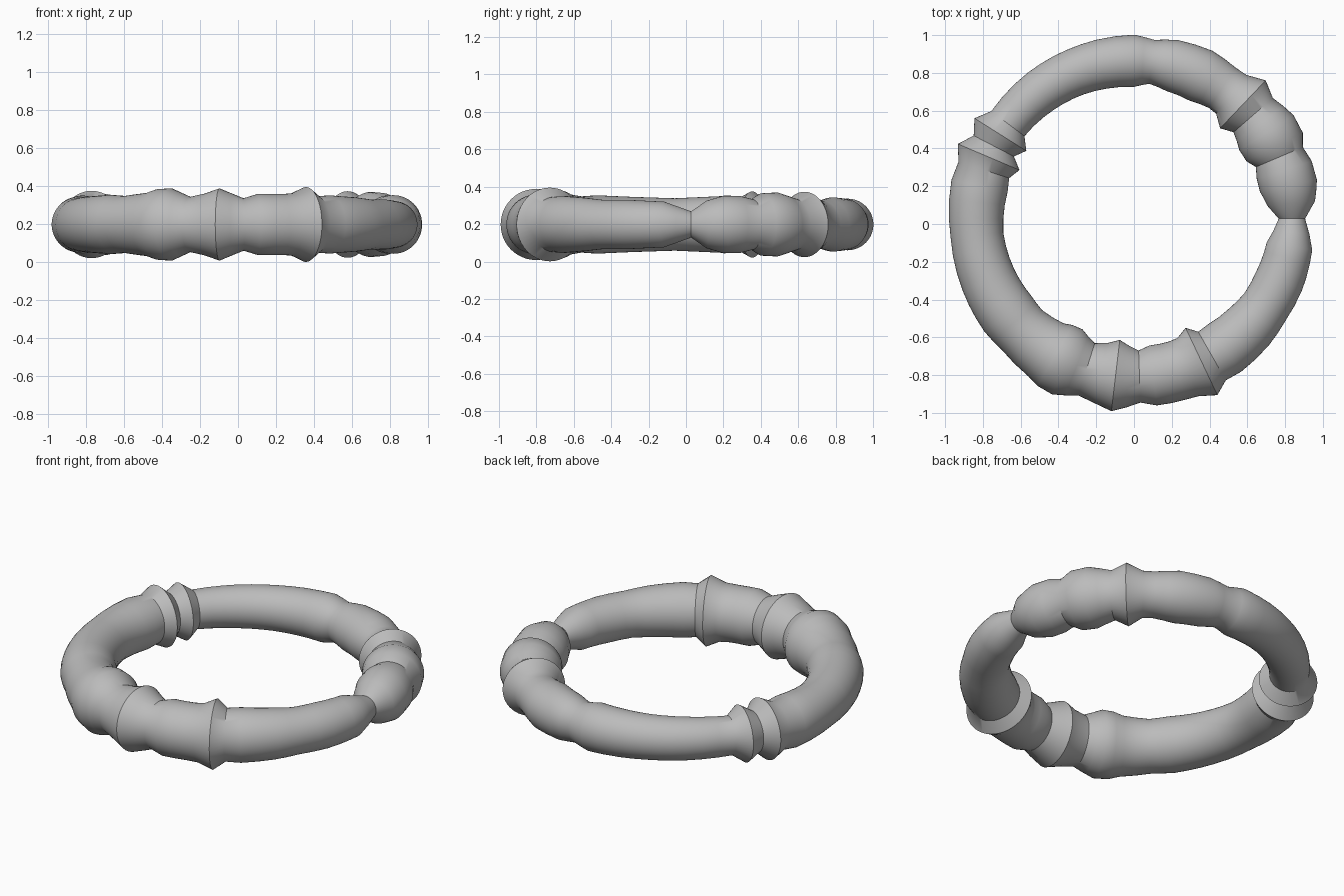
import bpy
import bmesh
from math import sin, cos, tau, radians, ceil

default_cube = bpy.data.objects.get("Cube")
if default_cube:
    bpy.data.objects.remove(default_cube, do_unlink=True)

RING_RADIUS = 0.836
CENTRE_Y = 0.028
CENTRE_Z = 0.198
SIDES = 48
MAX_STEP = 6

# Turned profile of the tube: (degrees around the ring, tube radius in thousandths)
PROFILE = [
    (0, 70), (5.6, 127), (12, 154), (18, 153), (23, 135), (27, 167),
    (33, 171), (41, 138), (46.4, 175), (52, 130), (56, 128), (65, 145),
    (76, 138), (83.5, 117), (90, 138), (102, 132), (112, 126), (126, 120),
    (143, 110), (147.8, 162), (152.6, 120), (157, 177), (162, 141),
    (168, 152), (186, 140), (203, 148), (217, 156), (225, 150), (236, 168),
    (240, 186), (245, 190), (252.5, 145), (258, 163), (263.3, 190),
    (272, 138), (277, 160), (286, 160), (290, 164), (295.3, 197),
    (299.6, 148), (305, 153), (317, 143), (326, 131), (337, 131),
    (350, 122), (360, 70),
]


def make_material(name, colour):
    material = bpy.data.materials.new(name)
    material.use_nodes = True
    material.diffuse_color = colour
    shader = material.node_tree.nodes["Principled BSDF"]
    shader.inputs["Base Color"].default_value = colour
    shader.inputs["Roughness"].default_value = 0.6
    return material


def stations(profile):
    """Yield evenly filled (angle, radius) steps between the profile points."""
    for (start, r_start), (end, r_end) in zip(profile, profile[1:]):
        steps = ceil((end - start) / MAX_STEP)
        for i in range(steps):
            blend = i / steps
            angle = start + (end - start) * blend
            radius = r_start + (r_end - r_start) * blend
            yield radians(angle), radius / 1000


def add_section(bm, angle, radius):
    """Add one circular cross-section standing across the ring."""
    section = []
    for i in range(SIDES):
        turn = tau * i / SIDES
        reach = RING_RADIUS + radius * cos(turn)
        section.append(bm.verts.new((
            reach * cos(angle),
            CENTRE_Y + reach * sin(angle),
            CENTRE_Z + radius * sin(turn),
        )))
    return section


# Closed bangle: bridge each section to the next, all the way round
bm = bmesh.new()
sections = [add_section(bm, angle, radius) for angle, radius in stations(PROFILE)]
for here, following in zip(sections, sections[1:] + sections[:1]):
    for i in range(SIDES):
        j = (i + 1) % SIDES
        bm.faces.new((here[i], following[i], following[j], here[j]))
bmesh.ops.recalc_face_normals(bm, faces=bm.faces)

mesh = bpy.data.meshes.new("turned_ring")
bm.to_mesh(mesh)
bm.free()
mesh.materials.append(make_material("plain grey", (0.5, 0.5, 0.5, 1)))

ring = bpy.data.objects.new("turned_ring", mesh)
bpy.context.collection.objects.link(ring)

# Smooth tube with crisp ridges
bpy.ops.object.select_all(action="DESELECT")
ring.select_set(True)
bpy.context.view_layer.objects.active = ring
bpy.ops.object.shade_smooth_by_angle(angle=radians(35))
